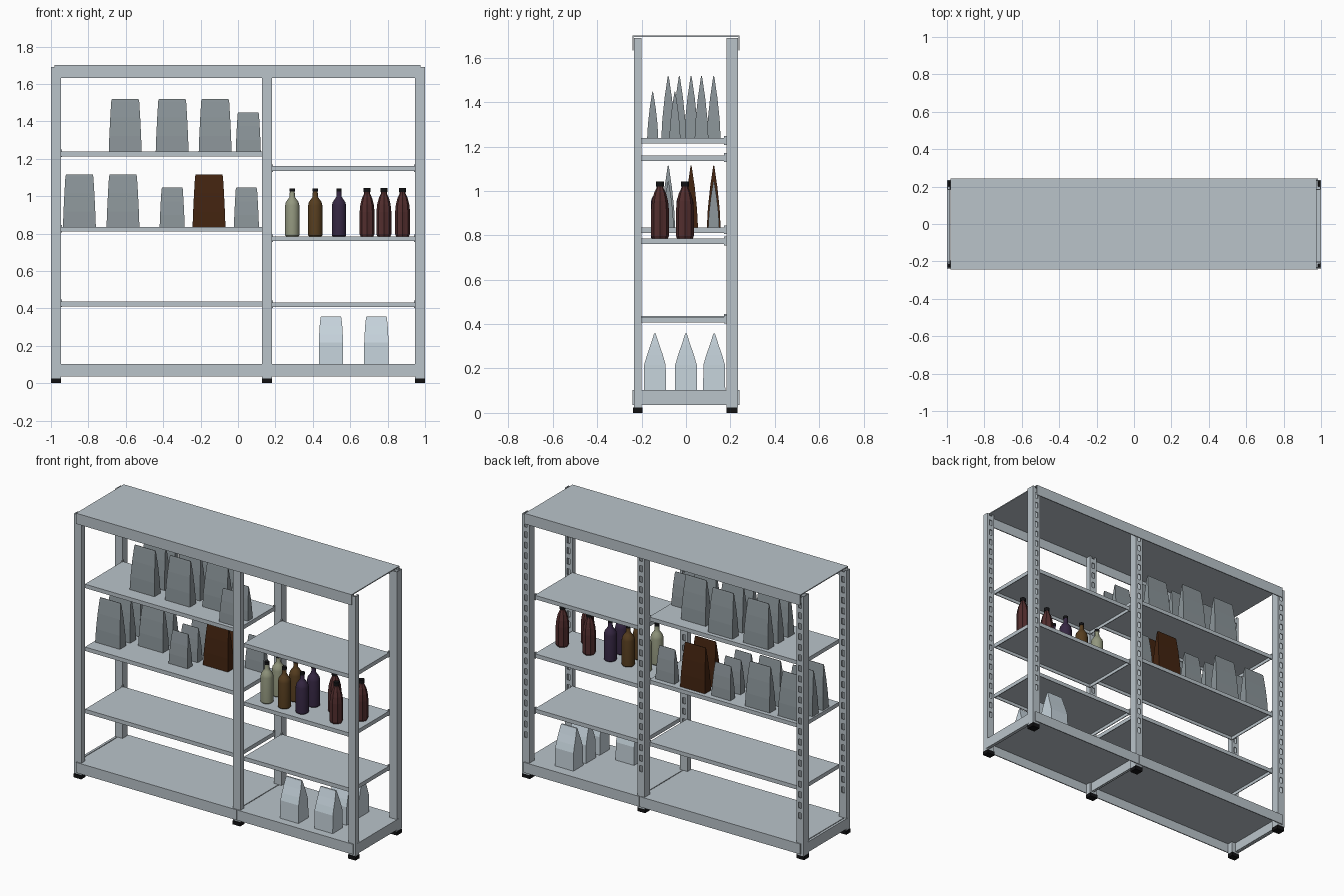
import bpy, bmesh, math
from mathutils import Vector

if "Cube" in bpy.data.objects:
    bpy.data.objects.remove(bpy.data.objects["Cube"])

def mat(name, r, g, b):
    m = bpy.data.materials.new(name)
    m.diffuse_color = (r, g, b, 1)
    m.use_nodes = True
    m.node_tree.nodes["Principled BSDF"].inputs["Base Color"].default_value = m.diffuse_color
    return m

STEEL = mat("steel grey", 0.49, 0.55, 0.59)
BLACK = mat("black rubber", 0.006, 0.006, 0.007)
GREY = mat("grey bag", 0.26, 0.30, 0.32)
BROWN = mat("brown bag", 0.055, 0.017, 0.005)
PALE = mat("pale bag", 0.57, 0.66, 0.72)
OLIVE = mat("olive glass", 0.29, 0.31, 0.21)
AMBER = mat("amber glass", 0.095, 0.048, 0.014)
PURPLE = mat("purple glass", 0.036, 0.020, 0.055)
MAROON = mat("maroon plastic", 0.085, 0.027, 0.027)

def finish(name, bm, *mats):
    bmesh.ops.recalc_face_normals(bm, faces=bm.faces)
    me = bpy.data.meshes.new(name)
    bm.to_mesh(me)
    bm.free()
    for m in mats:
        me.materials.append(m)
    ob = bpy.data.objects.new(name, me)
    bpy.context.collection.objects.link(ob)
    return ob

def add_box(bm, x0, x1, y0, y1, z0, z1):
    v = bmesh.ops.create_cube(bm, size=1)["verts"]
    for p in v:
        p.co = Vector(((x0 + x1) / 2 + p.co.x * (x1 - x0),
                       (y0 + y1) / 2 + p.co.y * (y1 - y0),
                       (z0 + z1) / 2 + p.co.z * (z1 - z0)))

def boxes(name, material, *dims):
    bm = bmesh.new()
    for d in dims:
        add_box(bm, *d)
    return finish(name, bm, material)

def tray(name, x0, x1, y0, y1, z0, z1, t=0.006, ends=True):
    """Sheet-metal tray, open underneath."""
    parts = [(x0, x1, y0, y1, z1 - t, z1),
             (x0, x1, y0, y0 + t, z0, z1 - t), (x0, x1, y1 - t, y1, z0, z1 - t)]
    if ends:
        parts += [(x0, x0 + t, y0 + t, y1 - t, z0, z1 - t),
                  (x1 - t, x1, y0 + t, y1 - t, z0, z1 - t)]
    return boxes(name, STEEL, *parts)

def loft(bm, rings, mi=0):
    """Skin a stack of closed rings and cap both ends."""
    vs = [[bm.verts.new(p) for p in r] for r in rings]
    n = len(vs[0])
    for a, b in zip(vs, vs[1:]):
        for i in range(n):
            bm.faces.new((a[i], a[(i + 1) % n], b[(i + 1) % n], b[i])).material_index = mi
    bm.faces.new(vs[0][::-1]).material_index = mi
    bm.faces.new(vs[-1]).material_index = mi

# Upright posts: hollow channels with a slotted rear wall, on rubber feet
def post(name, cx, y0, y1):
    h, t, z0, z1 = 0.026, 0.005, 0.025, 1.69
    x0, x1 = cx - h, cx + h
    parts = [(x0, x1, y0, y0 + t, z0, z1),
             (x0, x0 + t, y0 + t, y1, z0, z1), (x1 - t, x1, y0 + t, y1, z0, z1)]
    s = 0.010                                   # half slot width
    parts += [(x0 + t, cx - s, y1 - t, y1, z0, z1), (cx + s, x1 - t, y1 - t, y1, z0, z1),
              (cx - s, cx + s, y1 - t, y1, z0, 0.26)]
    pitch = 0.0675
    for i in range(1, 22):
        z = 0.26 + i * pitch
        parts.append((cx - s, cx + s, y1 - t, y1, z - 0.03, min(z, z1)))
    boxes(name, STEEL, *parts)

for side, cx in (("left", -0.973), ("middle", 0.155), ("right", 0.973)):
    for row, y0, y1 in (("front", -0.235, -0.20), ("back", 0.182, 0.235)):
        post(f"{row}_{side}_post", cx, y0, y1)
        f0, f1 = (-0.238, -0.195) if row == "front" else (0.182, 0.232)
        boxes(f"{row}_{side}_foot", BLACK,
              (cx - 0.027, cx + 0.027, f0, f1, 0, 0.024),
              (cx - 0.015, cx + 0.015, f0 + 0.01, f1 - 0.01, 0.024, 0.04))

# Top cover and base trays
tray("top_cover", -0.98, 0.975, -0.242, 0.242, 1.632, 1.70, ends=False)
tray("left_base", -0.98, 0.159, -0.242, 0.242, 0.036, 0.102)
tray("right_base", 0.164, 0.985, -0.242, 0.242, 0.036, 0.102)
for side, s in (("left", -1), ("right", 1)):
    a, b = sorted((s * 0.985, s * 1.0))
    boxes(f"{side}_base_end", STEEL, (a, b, -0.215, 0.20, 0.036, 0.102))

# Shelves with small rear brackets
def shelf(name, x0, x1, top):
    tray(name, x0, x1, -0.2, 0.182, top - 0.025, top, t=0.005)
    for x in (x0, x1 - 0.006):
        boxes(name + "_bracket", STEEL, (x, x + 0.006, 0.172, 0.186, top - 0.03, top + 0.01))

for i, z in enumerate((0.436, 0.835, 1.238)):
    shelf(f"left_shelf_{i + 1}", -0.946, 0.135, z)
for i, z in enumerate((0.432, 0.785, 1.16)):
    shelf(f"right_shelf_{i + 1}", 0.182, 0.946, z)

# Bags: rectangular foot pinched to a sealed top edge
GUSSET = ((0, 1, 1), (0.3, 0.965, 0.86), (0.65, 0.91, 0.53), (0.96, 0.85, 0.12), (1, 0.81, 0.05))
POUCH = ((0, 1, 1), (0.45, 1, 0.97), (0.62, 0.97, 0.72), (0.8, 0.93, 0.40), (0.97, 0.86, 0.12), (1, 0.82, 0.08))

def bag(name, material, x, y, z, hx, hy, h, profile=GUSSET):
    bm = bmesh.new()
    loft(bm, [[(x + sx * hx * fx, y + sy * hy * fy, z + h * fz)
               for sx, sy in ((-1, -1), (1, -1), (1, 1), (-1, 1))]
              for fz, fx, fy in profile])
    finish(name, bm, material)

BIG, SMALL = (0.088, 0.031, 0.28), (0.067, 0.025, 0.21)
three, two = (-0.08, 0.023, 0.125), (-0.03, 0.07)
bag_rows = [  # centre x, depths, shelf height, size, material
    (-0.603, three, 1.238, BIG, GREY), (-0.352, three, 1.238, BIG, GREY),
    (-0.122, two, 1.238, BIG, GREY), (0.055, (-0.15, -0.05), 1.238, SMALL, GREY),
    (-0.848, three, 0.835, BIG, GREY), (-0.615, three[1:], 0.835, BIG, GREY),
    (-0.352, three, 0.835, SMALL, GREY), (-0.155, three[1:], 0.835, BIG, BROWN),
    (0.045, three[2:], 0.835, SMALL, GREY)]
for x, ys, z, size, m in bag_rows:
    for y in ys:
        bag("brown_bag" if m == BROWN else "grey_bag", m, x, y, z, *size)
for x, y in ((0.497, -0.14), (0.74, -0.14), (0.74, 0), (0.74, 0.127)):
    bag("pale_pouch", PALE, x, y, 0.102, 0.065, 0.05, 0.255, POUCH)

# Bottles: lathed bodies with black caps
def ring(x, y, z, r, n, flute=1.0):
    return [(x + r * (flute if i % 2 else 1) * math.cos(math.tau * i / n),
             y + r * (flute if i % 2 else 1) * math.sin(math.tau * i / n), z) for i in range(n)]

def bottle(name, material, x, y, profile, cap, n, flute=1.0):
    z = 0.785
    bm = bmesh.new()
    loft(bm, [ring(x, y, z + h, r, n, flute) for r, h in profile])
    r, c0, c1 = cap
    loft(bm, [ring(x, y, z + h, r, n) for h in (c0, c1)], 1)
    ob = finish(name, bm, material, BLACK)
    if flute == 1.0:
        bpy.context.view_layer.objects.active = ob
        ob.select_set(True)
        bpy.ops.object.shade_smooth_by_angle(angle=math.radians(35))
        ob.select_set(False)

WINE = ((0.034, 0), (0.038, 0.005), (0.038, 0.165), (0.034, 0.183),
        (0.022, 0.2), (0.014, 0.212), (0.013, 0.245))
SODA = ((0.034, 0), (0.04, 0.012), (0.04, 0.13), (0.036, 0.17), (0.027, 0.205),
        (0.016, 0.228), (0.015, 0.24))
for x, name, m in ((0.29, "olive_bottle", OLIVE), (0.413, "amber_bottle", AMBER),
                   (0.54, "purple_bottle", PURPLE)):
    for y in (-0.12, -0.005):
        bottle(name, m, x, y, WINE, (0.0145, 0.24, 0.257), 20)
for x, y in ((0.69, -0.005), (0.78, -0.117), (0.88, -0.005)):
    bottle("maroon_bottle", MAROON, x, y, SODA, (0.018, 0.236, 0.258), 16, 0.9)
